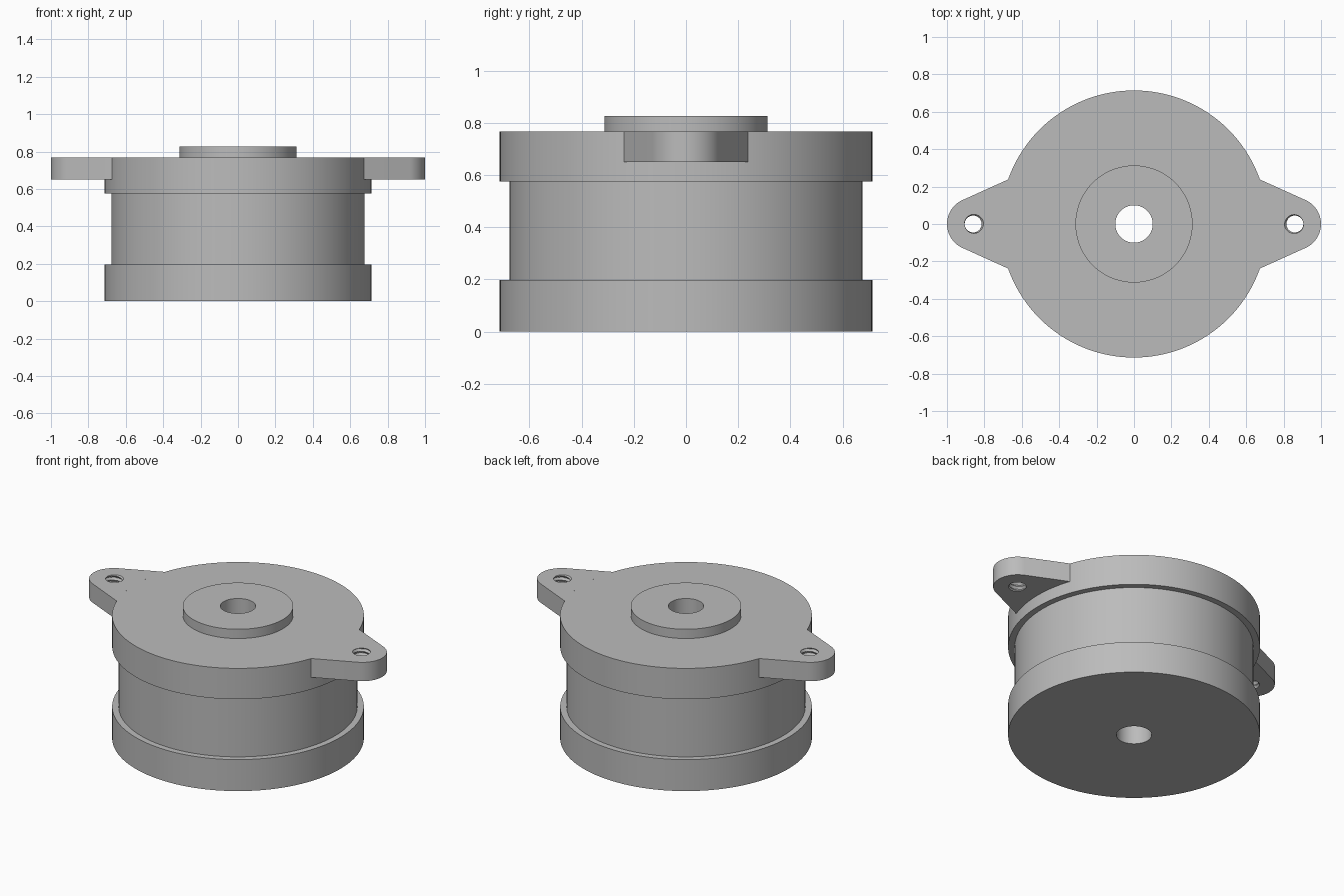
import bpy, bmesh
from math import sin, cos, pi, tau, radians, atan2, asin, floor

cube = bpy.data.objects.get("Cube")
if cube:
    bpy.data.objects.remove(cube)

SEGS = 128
BORE, WAIST, CAP, BOSS = 0.10, 0.677, 0.714, 0.313
LOW, HIGH, TOP, BOSS_TOP = 0.197, 0.575, 0.768, 0.826

metal = bpy.data.materials.new("plain grey metal")
metal.use_nodes = True
GREY = (0.5, 0.5, 0.5, 1)
metal.diffuse_color = GREY
metal.node_tree.nodes["Principled BSDF"].inputs["Base Color"].default_value = GREY


def finish(name, bm, angle=35):
    bmesh.ops.remove_doubles(bm, verts=bm.verts, dist=1e-5)
    mesh = bpy.data.meshes.new(name)
    bm.to_mesh(mesh)
    bm.free()
    mesh.materials.append(metal)
    obj = bpy.data.objects.new(name, mesh)
    bpy.context.collection.objects.link(obj)
    bpy.ops.object.select_all(action="DESELECT")
    obj.select_set(True)
    bpy.context.view_layer.objects.active = obj
    bpy.ops.object.shade_smooth_by_angle(angle=radians(angle))
    return obj


def strip(bm, rows):
    """Join closed rings of vertices, one row to the next."""
    for a, b in zip(rows, rows[1:]):
        for i in range(len(a)):
            j = (i + 1) % len(a)
            bm.faces.new((a[i], a[j], b[j], b[i]))


def lathe(name, profile):
    """Profile of (radius, z), running with the outside on its right."""
    bm = bmesh.new()
    rows = [[bm.verts.new((r * cos(tau * i / SEGS), r * sin(tau * i / SEGS), z))
             for i in range(SEGS)] for r, z in profile]
    strip(bm, rows)
    return finish(name, bm)


# Round body, bored through
lathe("bottom_cap", [(BORE, 0), (CAP, 0), (CAP, LOW), (WAIST, LOW)])
lathe("waist", [(WAIST, LOW), (WAIST, HIGH)])
lathe("top_cap", [(WAIST, HIGH), (CAP, HIGH), (CAP, TOP), (BOSS, TOP)])
lathe("boss", [(BOSS, TOP), (BOSS, BOSS_TOP), (BORE, BOSS_TOP)])
lathe("bore_wall", [(BORE, BOSS_TOP), (BORE, 0)])

# Mounting ears with threaded holes
EAR_X, EAR_R, EAR_LOW, EAR_HALF = 0.86, 0.14, 0.65, 0.238
MINOR, MAJOR, PITCH = 0.045, 0.056, 0.026


def ear_outline():
    root = asin(EAR_HALF / CAP)
    root_x = CAP * cos(root)
    # angle at which the straight flank meets the rounded tip
    dx = root_x - EAR_X
    dist = (dx * dx + EAR_HALF ** 2) ** 0.5
    tip = atan2(EAR_HALF, dx) - (pi / 2 - asin(EAR_R / dist))
    pts = [(EAR_X + EAR_R * cos(t), EAR_R * sin(t))
           for t in (tip * (k / 12 - 1) for k in range(25))]
    pts += [(CAP * cos(t), CAP * sin(t))
            for t in (root * (1 - k / 8) for k in range(17))]
    return pts


def thread_radius(angle, z):
    phase = (z / PITCH - angle / tau) % 1
    return MINOR + (MAJOR - MINOR) * abs(2 * phase - 1)


def ear(name, turn):
    bm = bmesh.new()
    c, s = cos(turn), sin(turn)

    def vert(x, y, z):
        return bm.verts.new((c * x - s * y, s * x + c * y, z))

    outer = [[vert(x, y, z) for x, y in ear_outline()] for z in (EAR_LOW, TOP)]
    strip(bm, outer)
    rings, n, steps = [], 32, 40
    for k in range(steps + 1):
        z = TOP + (EAR_LOW - TOP) * k / steps
        ring = []
        for i in range(n):
            a = tau * i / n
            r = thread_radius(a, z)
            ring.append(vert(EAR_X + r * cos(a), r * sin(a), z))
        rings.append(ring)
    strip(bm, rings)
    # flat caps between the outline and the hole
    for out, hole in ((outer[0], rings[-1]), (outer[1], rings[0])):
        edges = [bm.edges.get((loop[i - 1], loop[i]))
                 for loop in (out, hole) for i in range(len(loop))]
        bmesh.ops.triangle_fill(bm, use_beauty=True, edges=edges)
    bmesh.ops.recalc_face_normals(bm, faces=bm.faces)
    finish(name, bm)


ear("left_ear", 0)
ear("right_ear", pi)
